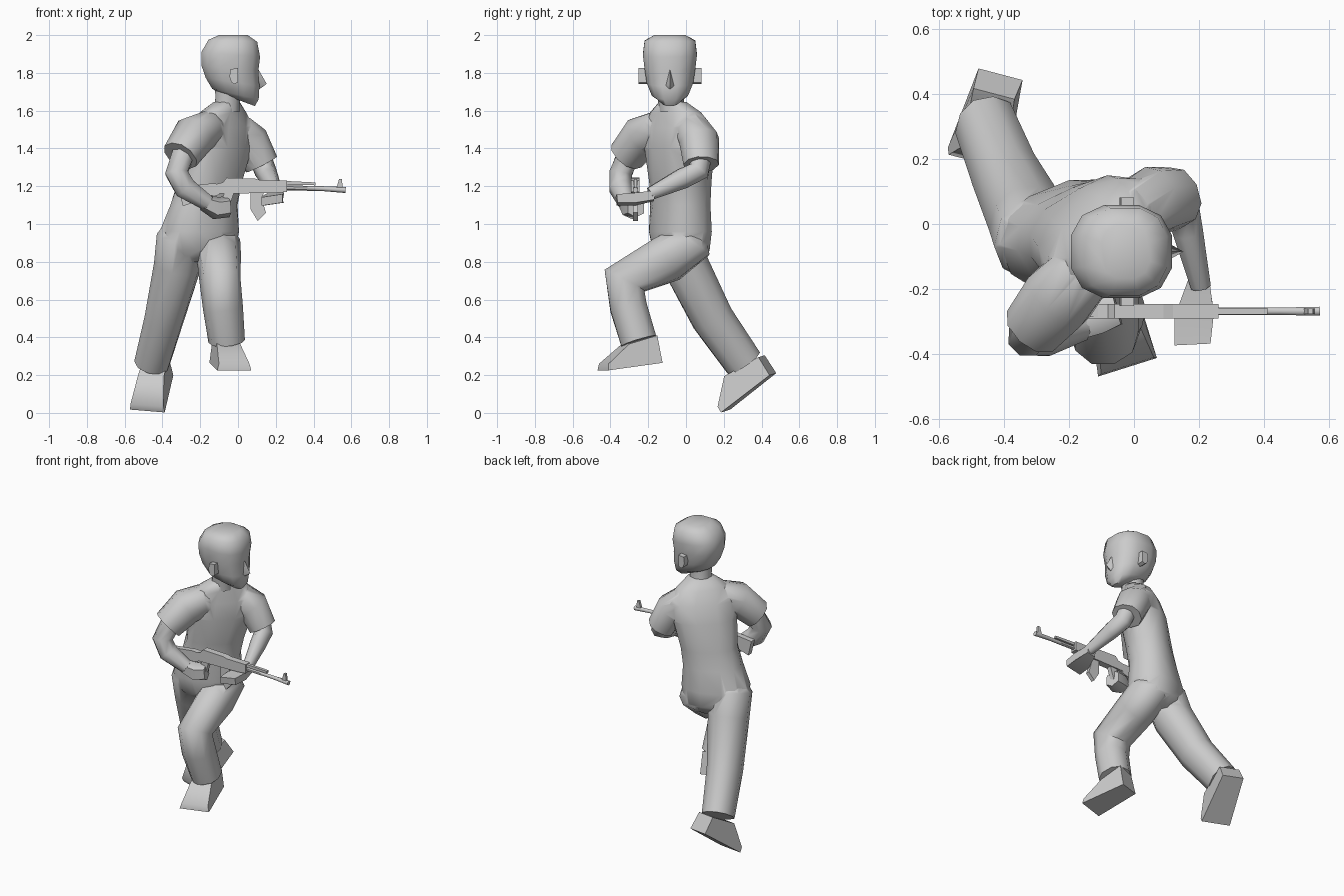
import bpy, math
from mathutils import Vector as V


def make(name, verts, faces, smooth=40):
    me = bpy.data.meshes.new(name)
    me.from_pydata([tuple(v) for v in verts], [], faces)
    ob = bpy.data.objects.new(name, me)
    bpy.context.collection.objects.link(ob)
    bpy.ops.object.select_all(action='DESELECT')
    ob.select_set(True)
    bpy.context.view_layer.objects.active = ob
    bpy.ops.object.mode_set(mode='EDIT')
    bpy.ops.mesh.select_all(action='SELECT')
    bpy.ops.mesh.normals_make_consistent(inside=False)
    bpy.ops.object.mode_set(mode='OBJECT')
    if smooth:
        bpy.ops.object.shade_smooth_by_angle(angle=math.radians(smooth))
    return ob


def skin(name, rings, smooth=60):
    """Bridge equal-sized vertex rings and cap both ends."""
    n = len(rings[0])
    faces = [(i * n + j, i * n + (j + 1) % n, (i + 1) * n + (j + 1) % n, (i + 1) * n + j)
             for i in range(len(rings) - 1) for j in range(n)]
    faces += [tuple(range(n)), tuple(range((len(rings) - 1) * n, len(rings) * n))]
    return make(name, [v for r in rings for v in r], faces, smooth)


def oval(c, u, w, a, b, n, p=0.85):
    out = []
    for k in range(n):
        t = 2 * math.pi * (k + .5) / n
        x, y = math.cos(t), math.sin(t)
        out.append(c + u * a * math.copysign(abs(x) ** p, x) + w * b * math.copysign(abs(y) ** p, y))
    return out


def limb(name, path, side=(1, 0, 0), n=10, p=0.9):
    """Loft along a path of (x, y, z, half width, half depth)."""
    pts = [V(q[:3]) for q in path]
    rings = []
    for i, q in enumerate(path):
        t = V((0, 0, 0))
        if i > 0:
            t += (pts[i] - pts[i - 1]).normalized()
        if i < len(pts) - 1:
            t += (pts[i + 1] - pts[i]).normalized()
        t.normalize()
        u = V(side)
        u = (u - t * u.dot(t)).normalized()
        rings.append(oval(pts[i], u, t.cross(u), q[3], q[4], n, p))
    return skin(name, rings)


def prism(name, profile, side, widths, smooth=0):
    """Side profile given thickness along the side direction."""
    s, n = V(side), len(profile)
    if not isinstance(widths, (list, tuple)):
        widths = [widths] * n
    return skin(name, [[V(q) + s * w * k for q, w in zip(profile, widths)] for k in (-1, 1)], smooth)


# Torso, twisting from the hips to the shoulders: x, y, z, half width, half depth, yaw
torso = [(-.2, -.02, .80, .13, .09, 20), (-.2, -.025, .86, .19, .14, 22),
         (-.205, -.03, .96, .213, .155, 22), (-.18, -.03, 1.10, .185, .14, 30),
         (-.15, -.03, 1.22, .18, .14, 38), (-.11, -.035, 1.40, .205, .145, 46),
         (-.09, -.04, 1.51, .215, .12, 48), (-.08, -.055, 1.59, .155, .09, 52),
         (-.06, -.07, 1.645, .075, .065, 60)]
rings = []
for x, y, z, a, b, yaw in torso:
    t = math.radians(yaw)
    rings.append(oval(V((x, y, z)), V((math.cos(t), math.sin(t), 0)),
                      V((math.sin(t), -math.cos(t), 0)), a, b, 12))
clothes = skin("shirt_and_trousers", rings)

# Trouser legs and sleeves, merged into the torso
parts = [
    limb("left_leg", [(-.12, .03, .97, .07, .07), (-.11, .02, .90, .12, .125), (-.1, -.10, .815, .115, .13),
                      (-.095, -.325, .70, .105, .125), (-.08, -.305, .56, .105, .10),
                      (-.06, -.25, .38, .095, .10)], (.95, .3, 0)),
    limb("right_leg", [(-.28, -.07, 1.02, .08, .08), (-.30, -.05, .93, .13, .13), (-.32, 0, .78, .125, .125),
                       (-.39, .14, .50, .105, .115), (-.455, .305, .265, .095, .105)], (.97, -.25, 0)),
    limb("right_sleeve", [(-.10, -.08, 1.51, .07, .07), (-.16, -.15, 1.505, .10, .095),
                          (-.23, -.225, 1.47, .115, .11), (-.305, -.315, 1.36, .098, .095)], (.7, -.7, 0)),
    limb("left_sleeve", [(-.05, -.02, 1.51, .07, .07), (.0, .035, 1.495, .10, .09),
                         (.06, .07, 1.44, .108, .10), (.125, .08, 1.315, .095, .088)], (.5, -.8, 0))]
for ob in parts:
    m = clothes.modifiers.new("union", 'BOOLEAN')
    m.operation, m.solver, m.object = 'UNION', 'EXACT', ob
    bpy.context.view_layer.objects.active = clothes
    bpy.ops.object.modifier_apply(modifier=m.name)
    bpy.data.objects.remove(ob)
bpy.ops.object.select_all(action='DESELECT')
clothes.select_set(True)
bpy.ops.object.shade_smooth_by_angle(angle=math.radians(60))

# Shoes: heel, toe, toe top, ankle front, ankle back
prism("left_shoe", [(-.085, -.145, .265), (-.02, -.44, .225), (-.02, -.435, .26),
                    (-.05, -.32, .365), (-.075, -.17, .41)], (.95, .3, 0), (.07, .095, .085, .065, .06), 60)
prism("right_shoe", [(-.41, .46, .205), (-.48, .21, .01), (-.482, .19, .04),
                     (-.46, .22, .2), (-.43, .40, .30)], (.967, -.255, -.08), (.07, .095, .09, .07, .065), 60)

# Bare arms
limb("right_arm", [(-.28, -.29, 1.40, .065, .065), (-.325, -.345, 1.27, .065, .065),
                   (-.28, -.345, 1.19, .065, .064), (-.16, -.315, 1.11, .045, .045)], (0, 1, 0), 8, 1)
limb("left_arm", [(.11, .08, 1.37, .06, .06), (.145, .065, 1.28, .058, .06),
                  (.165, -.02, 1.24, .05, .058), (.205, -.19, 1.16, .033, .036)], (1, .2, 0), 8, 1)

# Hands
limb("right_hand", [(-.18, -.315, 1.115, .045, .045), (-.12, -.285, 1.085, .06, .06),
                    (-.05, -.265, 1.09, .05, .055)], (0, 1, 0), 6, .8)
prism("left_hand", [(.20, -.16, 1.175), (.185, -.28, 1.155), (.18, -.37, 1.15),
                    (.18, -.365, 1.105), (.19, -.27, 1.105), (.20, -.17, 1.125)],
      (1, .05, .15), (.03, .06, .055, .055, .055, .03), 60)

# Neck
limb("neck", [(-.06, -.075, 1.60, .07, .07), (-.055, -.08, 1.66, .068, .068),
              (-.05, -.085, 1.74, .075, .075)])

# Head facing +x: back x, back z, front x, front z, half width
head = [(-.09, 1.69, .088, 1.625, .05), (-.135, 1.715, .108, 1.66, .098),
        (-.17, 1.775, .112, 1.73, .126), (-.192, 1.84, .106, 1.81, .138),
        (-.192, 1.91, .115, 1.885, .147), (-.155, 1.975, .10, 1.965, .138), (-.10, 2, .05, 2, .085)]
rings = []
for xb, zb, xf, zf, w in head:
    rings.append(oval(V(((xb + xf) / 2, -.085, (zb + zf) / 2)), V(((xf - xb) / 2, 0, (zf - zb) / 2)),
                      V((0, 1, 0)), 1.04, w, 12, .8))
skin("head", rings)
make("nose", [(.09, -.085, 1.85), (.152, -.085, 1.742), (.09, -.12, 1.725), (.09, -.05, 1.725),
              (.095, -.085, 1.70)], [(0, 1, 2), (0, 3, 1), (2, 1, 4), (1, 3, 4), (0, 2, 4, 3)], 60)
for name, s in (("right_ear", -1), ("left_ear", 1)):
    prism(name, [(x, -.085 + s * .143, z) for x, z in
                 ((-.035, 1.75), (-.045, 1.78), (-.04, 1.82), (0, 1.825), (0, 1.75), (-.02, 1.74))],
          (0, 1, 0), .024)


# Rifle, lying along x
def rifle(name, outline, half):
    prism(name, [(x, -.268, z) for x, z in outline], (0, 1, 0), half)


rifle("rifle_stock", [(-.315, 1.195), (-.292, 1.095), (-.10, 1.155), (-.08, 1.21), (-.14, 1.215)], .018)
rifle("rifle_receiver", [(-.12, 1.16), (-.14, 1.205), (-.08, 1.22), (-.06, 1.245), (.09, 1.24),
                         (.12, 1.232), (.26, 1.23), (.26, 1.17), (.2, 1.165)], .022)
rifle("rifle_grip", [(-.07, 1.17), (-.02, 1.17), (-.06, 1.05), (-.11, 1.06)], .015)
rifle("rifle_magazine", [(.065, 1.17), (.135, 1.17), (.13, 1.12), (.148, 1.06), (.105, 1.015), (.065, 1.08)], .013)
rifle("rifle_gas_tube", [(.25, 1.208), (.25, 1.228), (.41, 1.22), (.41, 1.205)], .01)
rifle("rifle_front_sight", [(.52, 1.185), (.535, 1.238), (.55, 1.238), (.555, 1.185)], .008)
limb("rifle_barrel", [(.24, -.268, 1.192, .013, .013), (.45, -.268, 1.187, .013, .013),
                      (.57, -.268, 1.18, .016, .016)], (0, 1, 0), 6, 1)
